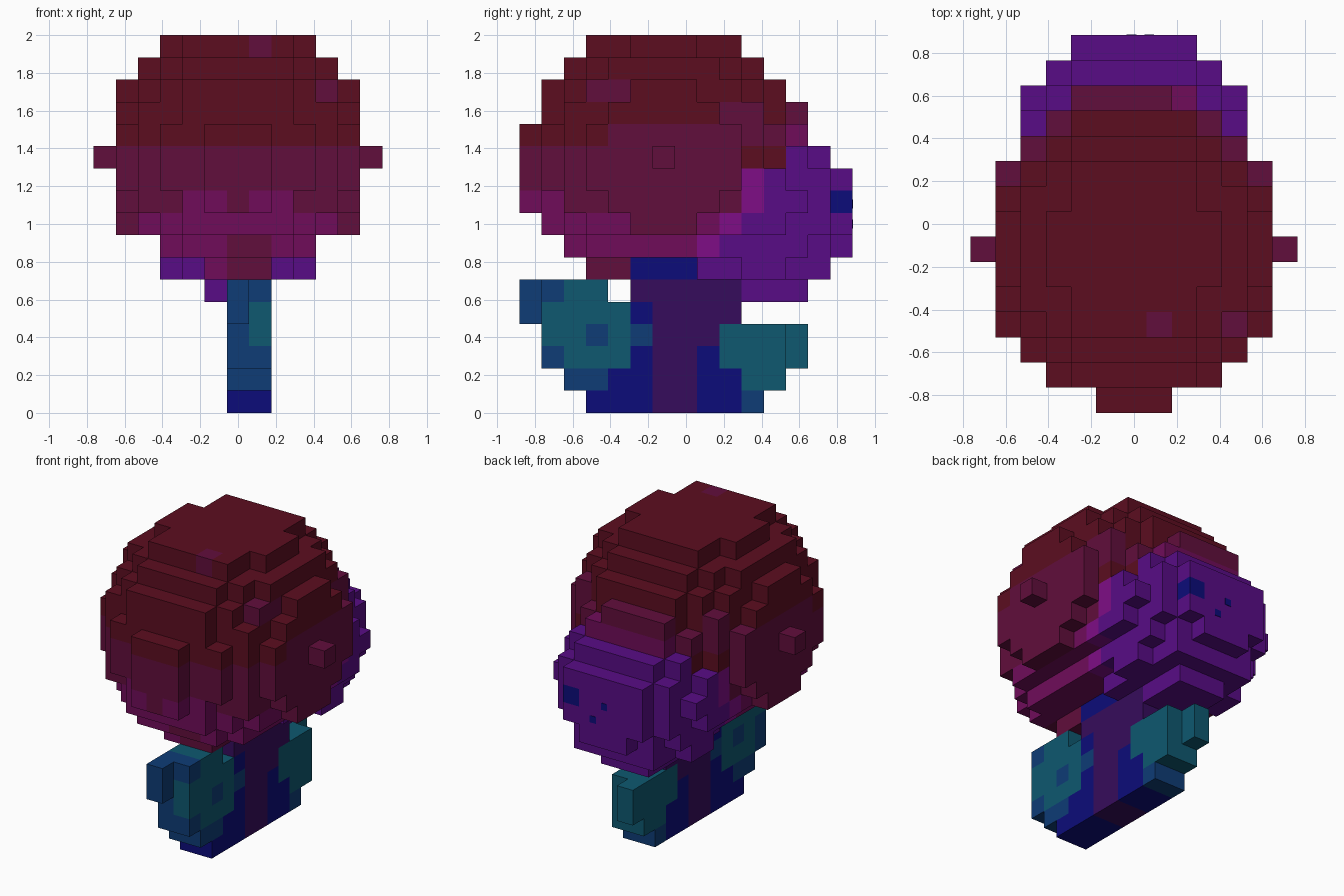
import bpy, bmesh
from mathutils import Vector

if "Cube" in bpy.data.objects:
    bpy.data.objects.remove(bpy.data.objects["Cube"])

V = 2 / 17  # voxel edge length

def lin(c):
    c /= 255
    return c / 12.92 if c <= 0.04045 else ((c + 0.055) / 1.055) ** 2.4

PALETTE = {
    "dark_red": (92, 13, 32), "mauve": (97, 14, 60), "magenta": (112, 12, 90),
    "bright_purple": (126, 13, 134), "purple": (88, 12, 134), "violet": (54, 12, 92),
    "blue": (12, 12, 122), "steel_blue": (14, 60, 118), "teal": (14, 88, 112),
}
MATS = {}
for name, rgb in PALETTE.items():
    m = bpy.data.materials.new(name)
    m.diffuse_color = (*[lin(c) for c in rgb], 1)
    m.use_nodes = True
    m.node_tree.nodes["Principled BSDF"].inputs["Base Color"].default_value = m.diffuse_color
    MATS[name] = m
INDEX = {n: i for i, n in enumerate(PALETTE)}

# colour rule for the bloom: red crown, mauve sides, pink rim, purple rear
MAUVE_SPOTS = {(1, -4, 16), (4, -4, 14), (5, -3, 14), (4, -3, 14), (5, 2, 13), (4, 2, 13)}

def bloom_colour(i, j, k):
    a = abs(i)
    t = j - 0.65 * (k - 10)
    if (i, j, k) == (2, 7, 9):
        return "blue"
    if (i, j, k) in MAUVE_SPOTS:
        return "mauve"
    if k <= 11 and (t >= 3.7 or (k <= 6 and j >= 1)):
        return "purple"
    if k <= 10 and t >= 2.9:
        return "bright_purple"
    if k == 12 and j >= 5:
        return "magenta"
    if k == 13 and j >= 5:
        return "mauve"
    if k >= 13:
        return "mauve" if (j == 4 and a >= 3) or (j == 3 and a >= 4) else "dark_red"
    if k == 12:
        return "mauve" if (a >= 5 and -4 < j < 3) or j >= 3 else "dark_red"
    if k == 11 and j in (3, 4):
        return "dark_red"
    if k == 9 and a in (1, 2) and j < 0:
        return "magenta"
    if k <= 8:
        if k == 8 and a >= 5 and -4 < j < 2:
            return "mauve"
        if k <= 7 and i in (0, 1):
            return "mauve"
        return "magenta"
    return "mauve"

head, lobe, stem = {}, {}, {}

# round head and the smaller rear lobe, sampled on the voxel grid
for i in range(-6, 7):
    for j in range(-7, 8):
        for k in range(5, 17):
            p = (i, j, k)
            in_head = 1.04 * i * i + (j + 1) ** 2 + (k - 11) ** 2 <= 38.2 and k > 5
            if k == 6 and (abs(i) > 1 or j > -3):
                in_head = False
            if k == 7 and abs(i) > 3:
                in_head = False
            in_lobe = i * i + (j - 3.5) ** 2 + (k - 8.8) ** 2 <= 18.3
            if (j > 5 and j + k > 17) or j < 0 or (k == 6 and j < 1):
                in_lobe = False
            if j == -7 and abs(i) <= 1 and 9 <= k <= 12:   # flat front pad
                in_head = True
            if j == 5 and k == 13 and -2 <= i <= 1:         # saddle between the two
                in_head = True
            if in_head:
                head[p] = bloom_colour(*p)
            elif in_lobe:
                lobe[p] = bloom_colour(*p)

# stem and leaves: side profile rows, bottom up, as (first y cell, colours)
KEY = {"B": "blue", "V": "violet", "S": "steel_blue", "T": "teal"}
ROWS = [(-4, "BBBVVBBS"), (-5, "SSBBVVBBTT"), (-6, "STTTBVVBTTTT"),
        (-6, "TTSTSVVVTTTT"), (-7, "TTTTTBVVVV"), (-7, "SSTT VVVVV"), (-2, "BBB")]
for k, (j0, row) in enumerate(ROWS):
    for n, ch in enumerate(row):
        j = j0 + n
        for i in (0, 1):
            if ch == " " or (i == 1 and (j in (-7, 5))):
                continue
            col = KEY[ch]
            if i == 0 and j == j0 and k in (3, 4):
                col = "steel_blue"
            stem[(i, j, k)] = col

for p in list(lobe):
    if p in stem:
        del lobe[p]

SOLID = set(head) | set(lobe) | set(stem)
DIRS = [Vector(d) for d in ((1, 0, 0), (-1, 0, 0), (0, 1, 0), (0, -1, 0), (0, 0, 1), (0, 0, -1))]

def finish(bm, name):
    me = bpy.data.meshes.new(name)
    bm.to_mesh(me)
    bm.free()
    for m in MATS.values():
        me.materials.append(m)
    ob = bpy.data.objects.new(name, me)
    bpy.context.collection.objects.link(ob)

def build(cells, name):
    """Keep only the exposed faces of every voxel."""
    bm = bmesh.new()
    for (i, j, k), col in cells.items():
        c = Vector((i, j, k + 0.5))
        for d in DIRS:
            if (i + int(d.x), j + int(d.y), k + int(d.z)) in SOLID:
                continue
            u = Vector((d.y, d.z, d.x))
            w = d.cross(u)
            vs = [bm.verts.new((c + (d + u * a + w * b) * 0.5) * V)
                  for a, b in ((-1, -1), (1, -1), (1, 1), (-1, 1))]
            bm.faces.new(vs).material_index = INDEX[col]
    bmesh.ops.remove_doubles(bm, verts=bm.verts, dist=1e-4)
    finish(bm, name)

build(head, "bloom_head")
build(lobe, "bloom_rear_lobe")
build(stem, "stem_and_leaves")

# two small blue specks on the rear face
bm = bmesh.new()
for x, z in ((0.6, 8.5), (-0.1, 9.4)):
    r = bmesh.ops.create_cube(bm, size=1)
    for v in r["verts"]:
        v.co = Vector((x * V + v.co.x * 0.045, 7.5 * V + v.co.y * 0.006, z * V + v.co.z * 0.045))
for f in bm.faces:
    f.material_index = INDEX["blue"]
finish(bm, "rear_specks")
